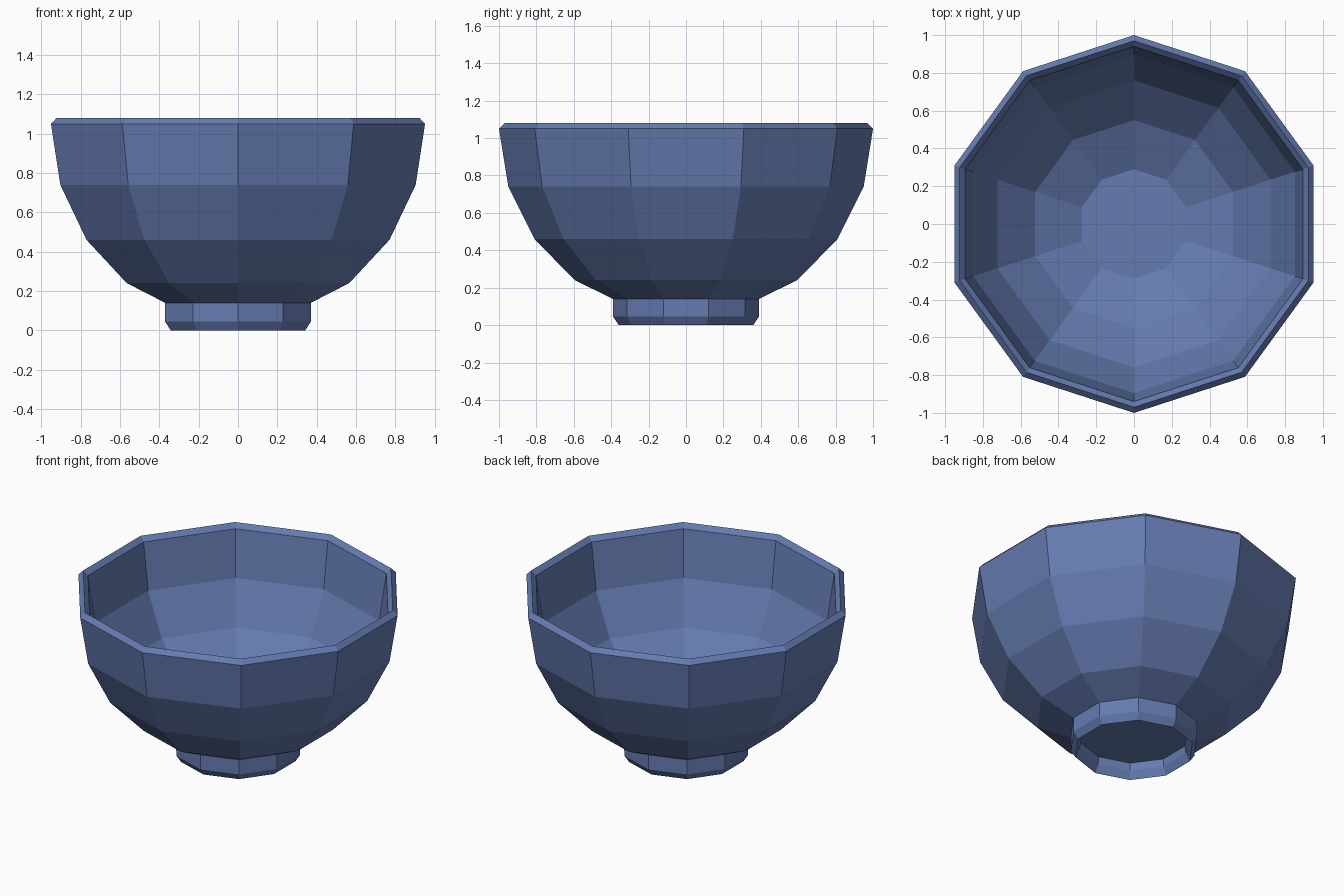
import bpy
import bmesh
from math import cos, sin, pi

cube = bpy.data.objects.get("Cube")
if cube:
    bpy.data.objects.remove(cube, do_unlink=True)

SIDES = 10

# Single glaze colour
glaze = bpy.data.materials.new("slate_blue_glaze")
glaze.use_nodes = True
colour = (0.13, 0.2, 0.44, 1)
glaze.diffuse_color = colour
shader = next(n for n in glaze.node_tree.nodes if n.type == 'BSDF_PRINCIPLED')
shader.inputs["Base Color"].default_value = colour

# Half sections as (corner radius, height)
underside = [(0.33, 0.10), (0.335, 0.05)]
foot_ring = [(0.36, 0.0), (0.39, 0.045), (0.39, 0.14)]
outer_wall = [(0.595, 0.24), (0.81, 0.46), (0.95, 0.74), (1.0, 1.05)]
rim_ridge = [(0.97, 1.08), (0.94, 1.05)]
inner_wall = [(0.895, 0.745), (0.76, 0.48), (0.55, 0.275), (0.29, 0.15)]


def lathe(name, profile, material):
    """Turn an open profile into a faceted solid, capped at both ends."""
    bm = bmesh.new()
    angles = [pi / 2 + 2 * pi * i / SIDES for i in range(SIDES)]
    rings = [[bm.verts.new((r * cos(a), r * sin(a), z)) for a in angles]
             for r, z in profile]
    for low, high in zip(rings, rings[1:]):
        for i in range(SIDES):
            j = (i + 1) % SIDES
            bm.faces.new((low[i], low[j], high[j], high[i]))
    bm.faces.new(rings[0][::-1])
    bm.faces.new(rings[-1])
    bmesh.ops.recalc_face_normals(bm, faces=bm.faces)
    mesh = bpy.data.meshes.new(name)
    bm.to_mesh(mesh)
    bm.free()
    mesh.materials.append(material)
    obj = bpy.data.objects.new(name, mesh)
    bpy.context.collection.objects.link(obj)
    return obj


# Bowl with recessed foot and bevelled rim
lathe("bowl", underside + foot_ring + outer_wall + rim_ridge + inner_wall, glaze)
